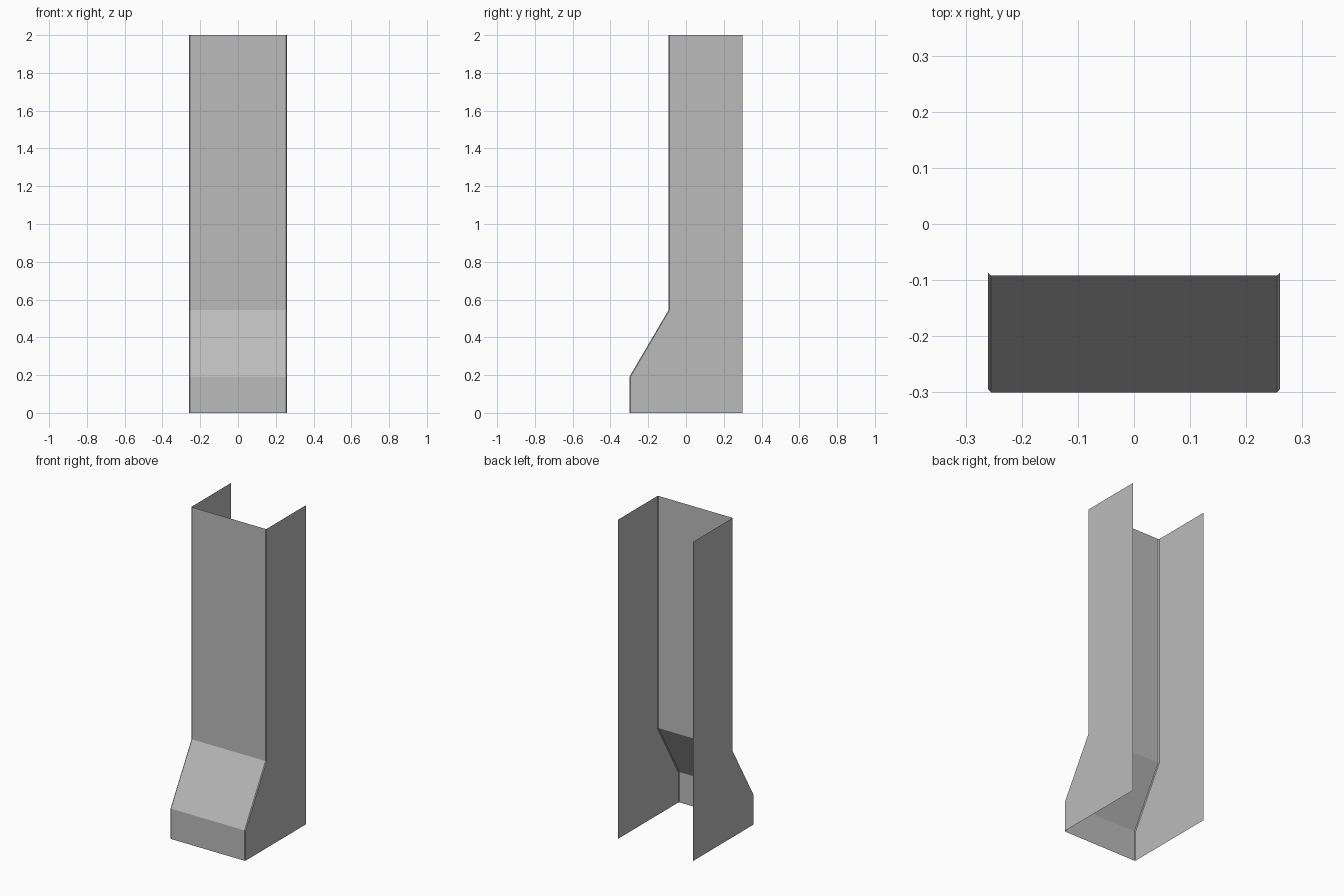
import bpy
import bmesh

# Remove the default cube
cube = bpy.data.objects.get("Cube")
if cube:
    bpy.data.objects.remove(cube, do_unlink=True)

# Plain grey sheet material
grey = (0.5, 0.5, 0.5, 1.0)
mat = bpy.data.materials.new("plain grey")
mat.use_nodes = True
mat.diffuse_color = grey
mat.node_tree.nodes["Principled BSDF"].inputs["Base Color"].default_value = grey

# Front outline as (y, z), from the foot up to the top
outline = [(-0.3, 0), (-0.3, 0.19), (-0.092, 0.545), (-0.092, 2)]
half_width, chamfer, back = 0.26, 0.005, 0.3


# Cross-section at one outline point: flange, chamfer, front, chamfer, flange
def section(y, z):
    right = [(-half_width, back, z),
             (-half_width, y + chamfer, z),
             (-half_width + chamfer, y, z)]
    left = [(-px, py, pz) for px, py, pz in reversed(right)]
    return right + left


# Skin the cross-sections into an open channel
bm = bmesh.new()
rows = [[bm.verts.new(p) for p in section(y, z)] for y, z in outline]
for low, high in zip(rows, rows[1:]):
    for i in range(len(low) - 1):
        bm.faces.new((low[i], low[i + 1], high[i + 1], high[i]))

mesh = bpy.data.meshes.new("channel_cover")
bm.to_mesh(mesh)
bm.free()
mesh.materials.append(mat)
cover = bpy.data.objects.new("channel_cover", mesh)
bpy.context.collection.objects.link(cover)
